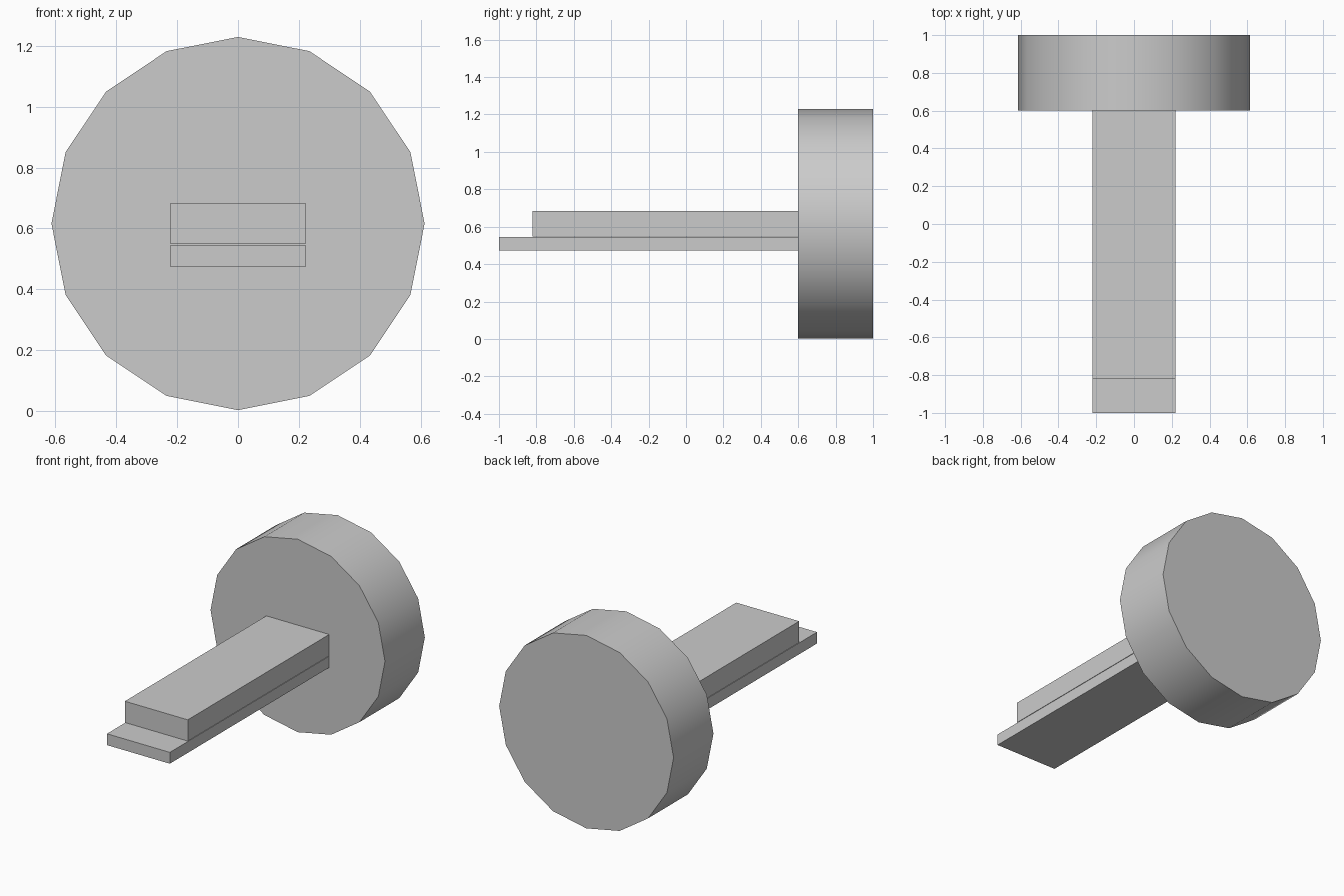
import bpy
from math import radians

if "Cube" in bpy.data.objects:
    bpy.data.objects.remove(bpy.data.objects["Cube"])


def box(name, x, y, z):
    """Box from (min, max) ranges on each axis."""
    centre = [(a + b) / 2 for a, b in (x, y, z)]
    bpy.ops.mesh.primitive_cube_add(size=1, location=centre)
    ob = bpy.context.object
    ob.name = name
    ob.scale = [b - a for a, b in (x, y, z)]
    bpy.ops.object.transform_apply(location=False, rotation=False, scale=True)
    return ob


# Round 16-sided head at the back, smooth rim with flat caps
RADIUS = 0.613
bpy.ops.mesh.primitive_cylinder_add(vertices=16, radius=RADIUS, depth=0.4,
                                    location=(0, 0.8, 0.616),
                                    rotation=(radians(90), 0, 0))
head = bpy.context.object
head.name = "round_head"
bpy.ops.object.transform_apply(location=False, rotation=True, scale=False)
bpy.ops.object.shade_smooth_by_angle(angle=radians(30))

# Two stacked flat bars with a hairline gap, the lower one longer
box("lower_bar", (-0.221, 0.221), (-1.0, 0.6), (0.473, 0.545))
box("upper_bar", (-0.221, 0.221), (-0.82, 0.6), (0.548, 0.683))
